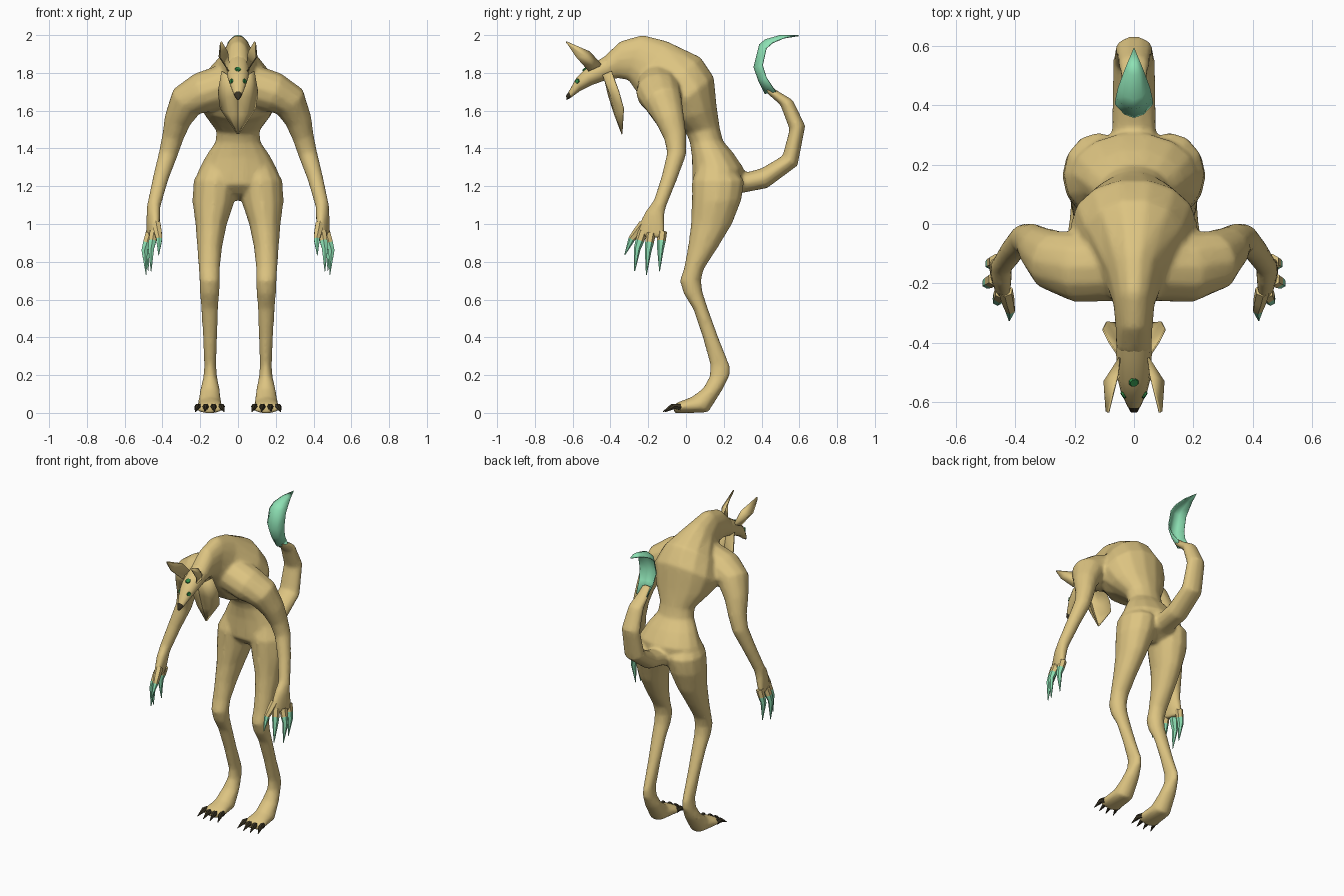
import bpy, bmesh, math
from mathutils import Vector
from mathutils.bvhtree import BVHTree

default_cube = bpy.data.objects.get("Cube")
if default_cube:
    bpy.data.objects.remove(default_cube)


def make_material(name, colour):
    material = bpy.data.materials.new(name)
    material.use_nodes = True
    rgba = (*colour, 1)
    material.diffuse_color = rgba
    material.node_tree.nodes["Principled BSDF"].inputs["Base Color"].default_value = rgba
    return material


HIDE = make_material("sandy hide", (.72, .55, .22))
MINT = make_material("mint green", (.27, .76, .46))
DARK = make_material("dark horn", (.04, .032, .016))
EYE = make_material("deep green eye", (.03, .25, .06))


def finish(bm, name, materials, rule=None, sharp=55):
    """Turn a bmesh into a smooth object; rule picks a material from a face centre."""
    bmesh.ops.recalc_face_normals(bm, faces=bm.faces[:])
    for face in bm.faces:
        face.smooth = True
        if rule and rule(face.calc_center_median()):
            face.material_index = 1
    mesh = bpy.data.meshes.new(name)
    bm.to_mesh(mesh)
    bm.free()
    for material in materials:
        mesh.materials.append(material)
    mesh.set_sharp_from_angle(angle=math.radians(sharp))
    obj = bpy.data.objects.new(name, mesh)
    bpy.context.collection.objects.link(obj)
    return obj


def skin(bm, rings, sides=10):
    """Add a closed tube over elliptical rings given as (centre, half axis, half axis)."""
    loops = []
    for centre, u, v in rings:
        turns = [2 * math.pi * i / sides for i in range(sides)]
        loops.append([bm.verts.new(centre + u * math.cos(t) + v * math.sin(t)) for t in turns])
    for low, high in zip(loops, loops[1:]):
        for i in range(sides):
            j = (i + 1) % sides
            bm.faces.new((low[i], low[j], high[j], high[i]))
    bm.faces.new(loops[0][::-1])
    bm.faces.new(loops[-1])


def loft(name, rings, sides, materials, rule=None):
    bm = bmesh.new()
    skin(bm, rings, sides)
    return finish(bm, name, materials, rule)


def profile_rings(rows, side=1):
    """Rows hold front y, z, back y, z, half width and an optional x offset."""
    rings = []
    for fy, fz, by, bz, width, *offset in rows:
        x = side * offset[0] if offset else 0
        front, back = Vector((x, fy, fz)), Vector((x, by, bz))
        rings.append(((front + back) / 2, Vector((width, 0, 0)), (back - front) / 2))
    return rings


def path_rings(rows, side=1, wide=(0, 1, 0)):
    """Rows hold x, y, z, wide radius and thin radius; rings face along the path."""
    points = [Vector((side * r[0], r[1], r[2])) for r in rows]
    broad = Vector((side * wide[0], wide[1], wide[2]))
    rings = []
    for i, point in enumerate(points):
        tangent = (points[min(i + 1, len(points) - 1)] - points[max(i - 1, 0)]).normalized()
        u = (broad - tangent * broad.dot(tangent)).normalized()
        rings.append((point, u * rows[i][3], tangent.cross(u) * rows[i][-1]))
    return rings


def sheet(name, rows, material=HIDE):
    """Thin skin from a grid of points (rows of equal length)."""
    bm = bmesh.new()
    grid = [[bm.verts.new(p) for p in row] for row in rows]
    for a, b in zip(grid, grid[1:]):
        for i in range(len(a) - 1):
            bm.faces.new((a[i], a[i + 1], b[i + 1], b[i]))
    bmesh.ops.remove_doubles(bm, verts=bm.verts[:], dist=.0005)
    obj = finish(bm, name, (material,))
    solid = obj.modifiers.new("thickness", "SOLIDIFY")
    solid.thickness = .006
    solid.offset = 0


# Hunched torso running from the pelvis to the neck
body = bmesh.new()
skin(body, profile_rings([
    (.08, 1.16, .2, 1.12, .08), (.03, 1.21, .3, 1.17, .2), (.03, 1.27, .308, 1.295, .212),
    (.03, 1.35, .25, 1.38, .168), (.02, 1.43, .197, 1.44, .12), (0, 1.48, .18, 1.51, .116),
    (-.08, 1.53, .165, 1.62, .175), (-.155, 1.55, .15, 1.78, .215), (-.215, 1.62, .08, 1.885, .185),
    (-.265, 1.7, -.1, 1.97, .1), (-.305, 1.76, -.23, 2.003, .07),
    (-.36, 1.77, -.35, 1.968, .062), (-.42, 1.76, -.44, 1.88, .06)]), 14)

# Tail sweeping up behind
skin(body, profile_rings([
    (.17, 1.3, .16, 1.13, .1), (.32, 1.275, .31, 1.165, .076), (.4, 1.297, .43, 1.188, .075),
    (.51, 1.362, .592, 1.308, .072), (.547, 1.5, .633, 1.52, .064), (.498, 1.63, .567, 1.657, .052),
    (.418, 1.7, .475, 1.712, .04), (.4, 1.745, .43, 1.75, .03)]))

# Cupped blade on the tail's end
blade = []
for fy, fz, by, bz, width in [
        (.42, 1.69, .475, 1.7, .04), (.385, 1.76, .425, 1.775, .053), (.36, 1.83, .405, 1.84, .062),
        (.39, 1.95, .425, 1.93, .06), (.42, 1.975, .46, 1.96, .052), (.5, 1.998, .52, 1.985, .03),
        (.595, 1.997, .595, 1.997, 0)]:
    blade.append([(t * width, fy + (by - fy) * t * t, fz + (bz - fz) * t * t)
                  for t in (-1, -.5, 0, .5, 1)])
sheet("tail_blade", blade, MINT)

# Head with a dark nose
head = loft("head", profile_rings([
    (-.4, 1.77, -.41, 1.9, .058), (-.43, 1.76, -.45, 1.875, .06), (-.5, 1.735, -.535, 1.82, .056),
    (-.56, 1.705, -.58, 1.775, .043), (-.608, 1.67, -.62, 1.702, .022),
    (-.632, 1.656, -.635, 1.68, .011)]),
    12, (HIDE, DARK), lambda c: c.y < -.612)

# Three eyes laid on the head surface
surface = BVHTree.FromPolygons([v.co for v in head.data.vertices],
                               [p.vertices for p in head.data.polygons])


def eye(name, near, radius):
    spot, normal, *_ = surface.find_nearest(Vector(near))
    bm = bmesh.new()
    bmesh.ops.create_cone(bm, cap_ends=True, segments=8, radius1=radius,
                          radius2=radius * .8, depth=.007)
    turn = normal.to_track_quat("Z", "Y")
    for v in bm.verts:
        v.co = turn @ v.co + spot
    finish(bm, name, (EYE,), sharp=30)


eye("brow_eye", (0, -.54, 1.83), .018)

LEG = [
    (.07, 1.33, .22, 1.33, .08, .1), (.03, 1.23, .31, 1.23, .118, .118),
    (.03, 1.11, .295, 1.13, .112, .13), (.025, 1, .245, 1, .084, .142),
    (.01, .88, .172, .88, .067, .15), (-.01, .77, .094, .76, .057, .152),
    (-.033, .7, .08, .7, .055, .15), (-.012, .63, .088, .64, .052, .15),
    (.038, .55, .117, .55, .046, .15), (.088, .4, .172, .4, .038, .148),
    (.128, .25, .233, .25, .032, .147), (.123, .19, .233, .2, .036, .147),
    (.09, .13, .192, .12, .052, .148), (.03, .085, .118, .002, .064, .15),
    (-.03, .062, -.03, -.002, .075, .15), (-.064, .046, -.064, -.002, .07, .15)]

ARM = [
    (.06, -.14, 1.735, .12, .115), (.19, -.145, 1.695, .12, .11), (.272, -.122, 1.65, .104, .096),
    (.32, -.083, 1.55, .077, .072), (.345, -.057, 1.46, .06, .058), (.37, -.05, 1.37, .051),
    (.41, -.09, 1.24, .042), (.45, -.148, 1.08, .036)]

PALM = [
    (.443, -.135, 1.12, .034, .032), (.448, -.165, 1.05, .055, .036),
    (.45, -.18, .99, .074, .032), (.46, -.188, .93, .076, .022)]

# Each finger: knuckle, bend and tip
FINGERS = {
    "thumb": ((.432, -.225, 1), (.417, -.288, .92), (.42, -.325, .835)),
    "first_finger": ((.445, -.228, .96), (.46, -.258, .87), (.46, -.272, .75)),
    "second_finger": ((.468, -.185, .95), (.495, -.2, .86), (.486, -.21, .73)),
    "third_finger": ((.465, -.125, .96), (.485, -.135, .87), (.475, -.14, .75))}

for side, label in ((1, "left"), (-1, "right")):
    def flip(*points):
        return [(side * x, y, z) for x, y, z in points]

    # Limbs
    skin(body, profile_rings(LEG, side), 12)
    skin(body, path_rings(ARM, side), 12)
    skin(body, path_rings(PALM, side, (-.25, -.97, 0)))

    # Fingers turning green toward the claws
    for name, (knuckle, bend, tip) in FINGERS.items():
        start = [k + (b - k) * .55 for k, b in zip(knuckle, bend)]
        rows = [(*knuckle, .025), (*start, .023), (*bend, .018), (*tip, .002)]
        loft(label + "_" + name, path_rings(rows, side), 6, (HIDE, MINT),
             lambda c: c.z < .92)

    # Four toe claws fanning out
    for n in range(4):
        spread = n - 1.5
        x = .15 + spread * .037
        reach = .012 * abs(spread)
        rows = [(x, -.03, .03, .019), (x + spread * .006, -.08 + reach, .034, .016),
                (x + spread * .014, -.128 + reach, .006, .002)]
        loft(f"{label}_toe_claw_{n + 1}", path_rings(rows, side, (1, 0, 0)), 6, (DARK,))

    # Swept ear, cupped along its middle
    sheet(label + "_ear", [
        flip((.045, -.445, 1.84), (.06, -.48, 1.825), (.05, -.515, 1.81)),
        flip((.055, -.51, 1.912), (.1, -.53, 1.885), (.095, -.58, 1.882)),
        flip((.085, -.634, 1.965), (.09, -.634, 1.962), (.093, -.63, 1.955))])

    # Half of the beard: a cheek frill folded at the middle, down to a point
    sheet(label + "_beard", [
        flip((0, -.43, 1.765), (.055, -.44, 1.79), (.085, -.395, 1.81)),
        flip((0, -.41, 1.68), (.06, -.395, 1.67), (.105, -.355, 1.7)),
        flip((0, -.378, 1.58), (.045, -.37, 1.58), (.093, -.33, 1.61)),
        flip((0, -.34, 1.478), (0, -.34, 1.478), (.003, -.338, 1.476))])

    eye(label + "_eye", (.046 * side, -.582, 1.757), .014)

# Fuse torso, tail and limbs into one softly blended skin
body_object = finish(body, "body", (HIDE,))
fuse = body_object.modifiers.new("fuse", "REMESH")
fuse.mode = "VOXEL"
fuse.voxel_size = .01
fuse.use_smooth_shade = True
blend = body_object.modifiers.new("blend", "SMOOTH")
blend.factor = .5
blend.iterations = 10
lighten = body_object.modifiers.new("lighten", "DECIMATE")
lighten.ratio = .3
